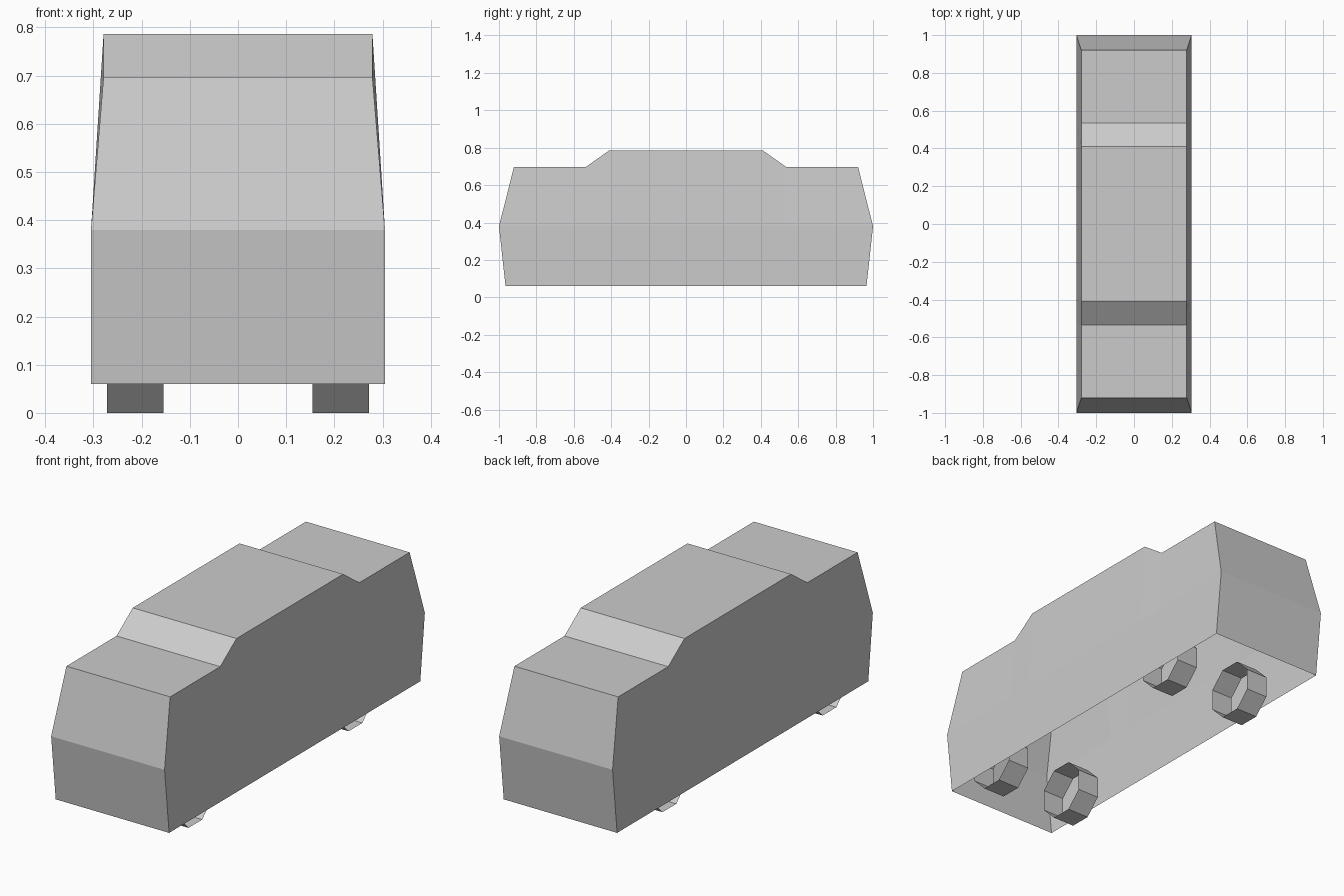
import bpy, bmesh
from math import pi, cos
from mathutils import Matrix

if "Cube" in bpy.data.objects:
    bpy.data.objects.remove(bpy.data.objects["Cube"])


def make_object(name, bm):
    mesh = bpy.data.meshes.new(name)
    bm.to_mesh(mesh)
    bm.free()
    obj = bpy.data.objects.new(name, mesh)
    bpy.context.collection.objects.link(obj)
    return obj


# Body shell, open underneath: stations along y (y bottom, y middle, y top, z top)
Z_BOTTOM, Z_MIDDLE = 0.06, 0.38
HALF_WIDE, HALF_TOP = 0.305, 0.279
front = [(-0.965, -1.0, -0.92, 0.697),
         (-0.535, -0.535, -0.535, 0.697),
         (-0.41, -0.41, -0.41, 0.786)]
stations = front + [(-b, -m, -t, z) for b, m, t, z in reversed(front)]

bm = bmesh.new()
loops = []
for y_bottom, y_middle, y_top, z_top in stations:
    half = [(HALF_WIDE, y_bottom, Z_BOTTOM),
            (HALF_WIDE, y_middle, Z_MIDDLE),
            (HALF_TOP, y_top, z_top)]
    section = half + [(-x, y, z) for x, y, z in reversed(half)]
    loops.append([bm.verts.new(p) for p in section])

# Sides, bonnet, windscreens and roof
for a, b in zip(loops, loops[1:]):
    for i in range(5):
        bm.faces.new((a[i], a[i + 1], b[i + 1], b[i]))

# Front and back ends, each folded at the middle line
for end in (loops[0], loops[-1]):
    bm.faces.new((end[0], end[1], end[4], end[5]))
    bm.faces.new((end[1], end[2], end[3], end[4]))
bmesh.ops.recalc_face_normals(bm, faces=bm.faces)
make_object("car_body", bm)


# Wheels: open eight-sided tubes resting on a flat side
APOTHEM, WIDTH = 0.127, 0.117


def wheel(name, x, y):
    bm = bmesh.new()
    radius = APOTHEM / cos(pi / 8)
    turn = Matrix.Rotation(pi / 2, 4, 'Y') @ Matrix.Rotation(pi / 8, 4, 'Z')
    bmesh.ops.create_cone(bm, cap_ends=False, segments=8, radius1=radius,
                          radius2=radius, depth=WIDTH, matrix=turn)
    make_object(name, bm).location = (x, y, APOTHEM)


for end_name, y in (("front", -0.715), ("back", 0.515)):
    for side_name, x in (("left", -0.213), ("right", 0.213)):
        wheel(f"{end_name}_{side_name}_wheel", x, y)
